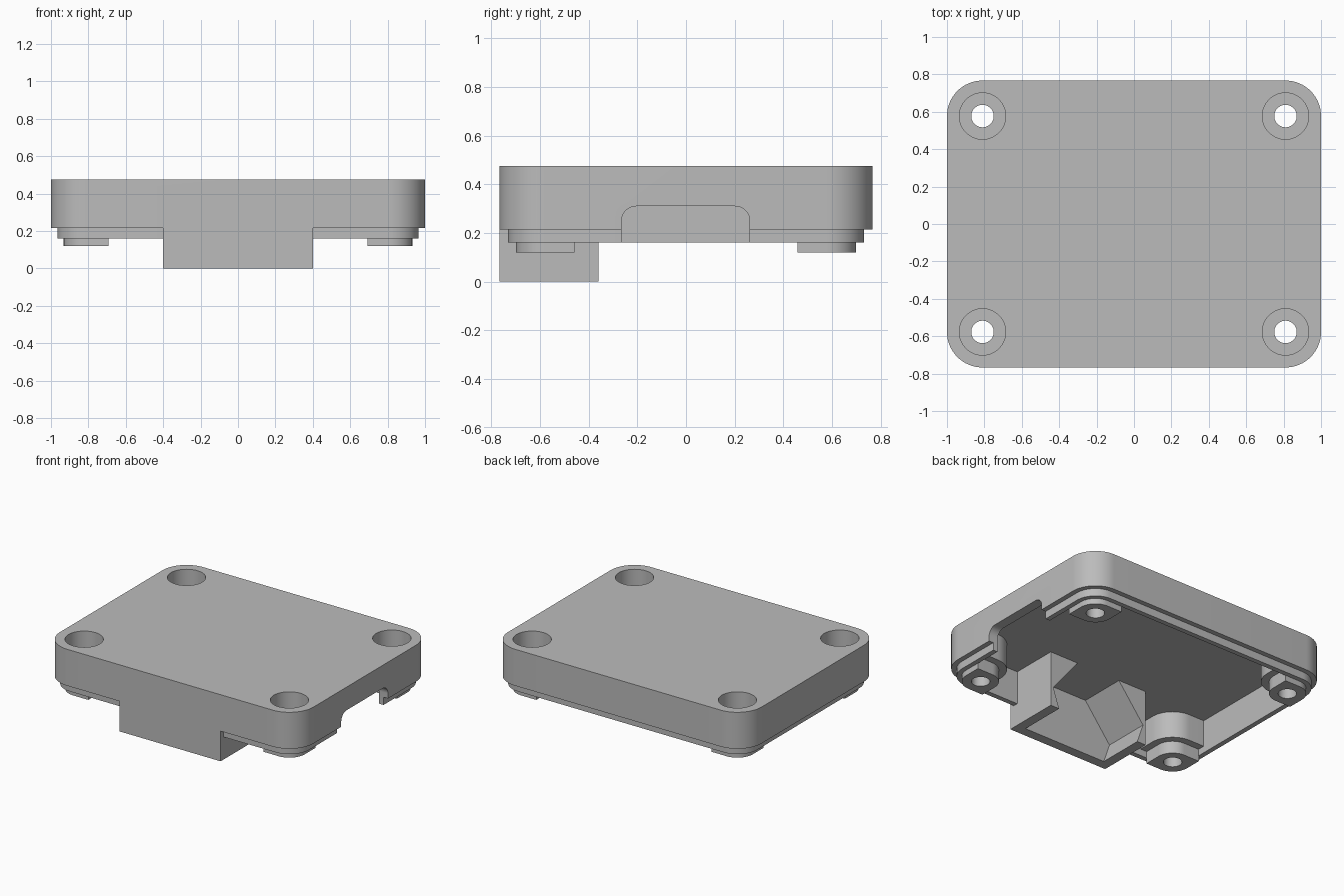
import bpy, bmesh, math
from mathutils import Vector

cube = bpy.data.objects.get("Cube")
if cube:
    bpy.data.objects.remove(cube, do_unlink=True)

grey = bpy.data.materials.new("plain grey")
grey.use_nodes = True
colour = (0.5, 0.5, 0.5, 1)
grey.diffuse_color = colour
grey.node_tree.nodes["Principled BSDF"].inputs["Base Color"].default_value = colour

# Main sizes
HX, HY, CORNER = 1.0, 0.767, 0.19      # outer half sizes and corner radius
STEP = 0.035                           # inset of the lip and of the inner wall
TOP, CEILING, RIM, LIP = 0.475, 0.398, 0.215, 0.16
SCREW_X, SCREW_Y = HX - CORNER, HY - CORNER


def rounded_rect(x0, x1, y0, y1, radii, steps=16):
    """Outline of a rectangle; radii run from the (x1, y1) corner anticlockwise."""
    points = []
    corners = [(x1, y1, -1, -1), (x0, y1, 1, -1), (x0, y0, 1, 1), (x1, y0, -1, 1)]
    for i, ((x, y, dx, dy), r) in enumerate(zip(corners, radii)):
        if r == 0:
            points.append((x, y))
            continue
        for k in range(steps + 1):
            a = math.pi / 2 * (i + k / steps)
            points.append((x + dx * r + r * math.cos(a), y + dy * r + r * math.sin(a)))
    return points


def circle(x, y, r, n=64):
    return [(x + r * math.cos(2 * math.pi * k / n), y + r * math.sin(2 * math.pi * k / n))
            for k in range(n)]


def prism(name, outline, start, end, axis="z"):
    """Extrude an outline along an axis."""
    place = {"z": lambda u, v, w: (u, v, w),
             "y": lambda u, v, w: (u, w, v),
             "x": lambda u, v, w: (w, u, v)}[axis]
    bm = bmesh.new()
    face = bm.faces.new([bm.verts.new(place(u, v, start)) for u, v in outline])
    extruded = bmesh.ops.extrude_face_region(bm, geom=[face])["geom"]
    shift = Vector(place(0, 0, end - start))
    bmesh.ops.translate(bm, vec=shift,
                        verts=[g for g in extruded if isinstance(g, bmesh.types.BMVert)])
    bmesh.ops.recalc_face_normals(bm, faces=bm.faces)
    mesh = bpy.data.meshes.new(name)
    bm.to_mesh(mesh)
    bm.free()
    mesh.materials.append(grey)
    obj = bpy.data.objects.new(name, mesh)
    bpy.context.collection.objects.link(obj)
    return obj


def combine(target, tool, operation):
    """Apply a boolean and remove the tool."""
    mod = target.modifiers.new(operation.lower(), "BOOLEAN")
    mod.operation, mod.solver, mod.object = operation, "EXACT", tool
    bpy.context.view_layer.objects.active = target
    bpy.ops.object.modifier_apply(modifier=mod.name)
    bpy.data.objects.remove(tool, do_unlink=True)


def inset_outline(d):
    return rounded_rect(d - HX, HX - d, d - HY, HY - d, [CORNER - d] * 4)


# Shell: plate with walls, a stepped lip and a hollow underside
lid = prism("lid", inset_outline(0), RIM, TOP)
combine(lid, prism("lip", inset_outline(STEP), LIP, CEILING + 0.03), "UNION")
combine(lid, prism("hollow", inset_outline(2 * STEP), 0.05, CEILING), "DIFFERENCE")

# Port housing hanging from the front wall, hollowed by a keyed opening
housing = rounded_rect(-0.4, 0.4, -HY, -0.36, [0] * 4)
combine(lid, prism("housing", housing, 0, CEILING + 0.04), "UNION")
half = [(0.325, -0.05), (0.33, 0), (0.378, 0.14), (0.175, CEILING)]
opening = half + [(-x, z) for x, z in reversed(half)]
combine(lid, prism("opening", opening, 2 * STEP - HY, -0.3, "y"), "DIFFERENCE")

# Cable notch in one side wall
notch = rounded_rect(-0.265, 0.262, 0.05, 0.31, [0.06, 0.06, 0, 0])
combine(lid, prism("notch", notch, 0.85, 1.1, "x"), "DIFFERENCE")

# Corner posts with a nub below each
post = rounded_rect(-0.17, 0.13, -0.17, 0.13, [0.13, 0, 0.17, 0])
nub = rounded_rect(-0.118, 0.122, -0.118, 0.122, [0.122, 0, 0.118, 0])
corners = [(sx, sy) for sx in (-1, 1) for sy in (-1, 1)]
for sx, sy in corners:
    for name, outline, bottom in (("post", post, 0.208), ("nub", nub, 0.12)):
        moved = [(sx * (SCREW_X + x), sy * (SCREW_Y + y)) for x, y in outline]
        combine(lid, prism(name, moved, bottom, CEILING + 0.03), "UNION")

# Countersunk screw holes
for sx, sy in corners:
    for name, r, bottom in (("screw_head", 0.124, 0.25), ("screw_hole", 0.06, 0)):
        hole = circle(sx * SCREW_X, sy * SCREW_Y, r)
        combine(lid, prism(name, hole, bottom, TOP + 0.1), "DIFFERENCE")

# Smooth the rounded walls, keep edges sharp
bpy.ops.object.select_all(action="DESELECT")
lid.select_set(True)
bpy.context.view_layer.objects.active = lid
bpy.ops.object.shade_smooth_by_angle(angle=math.radians(30))
